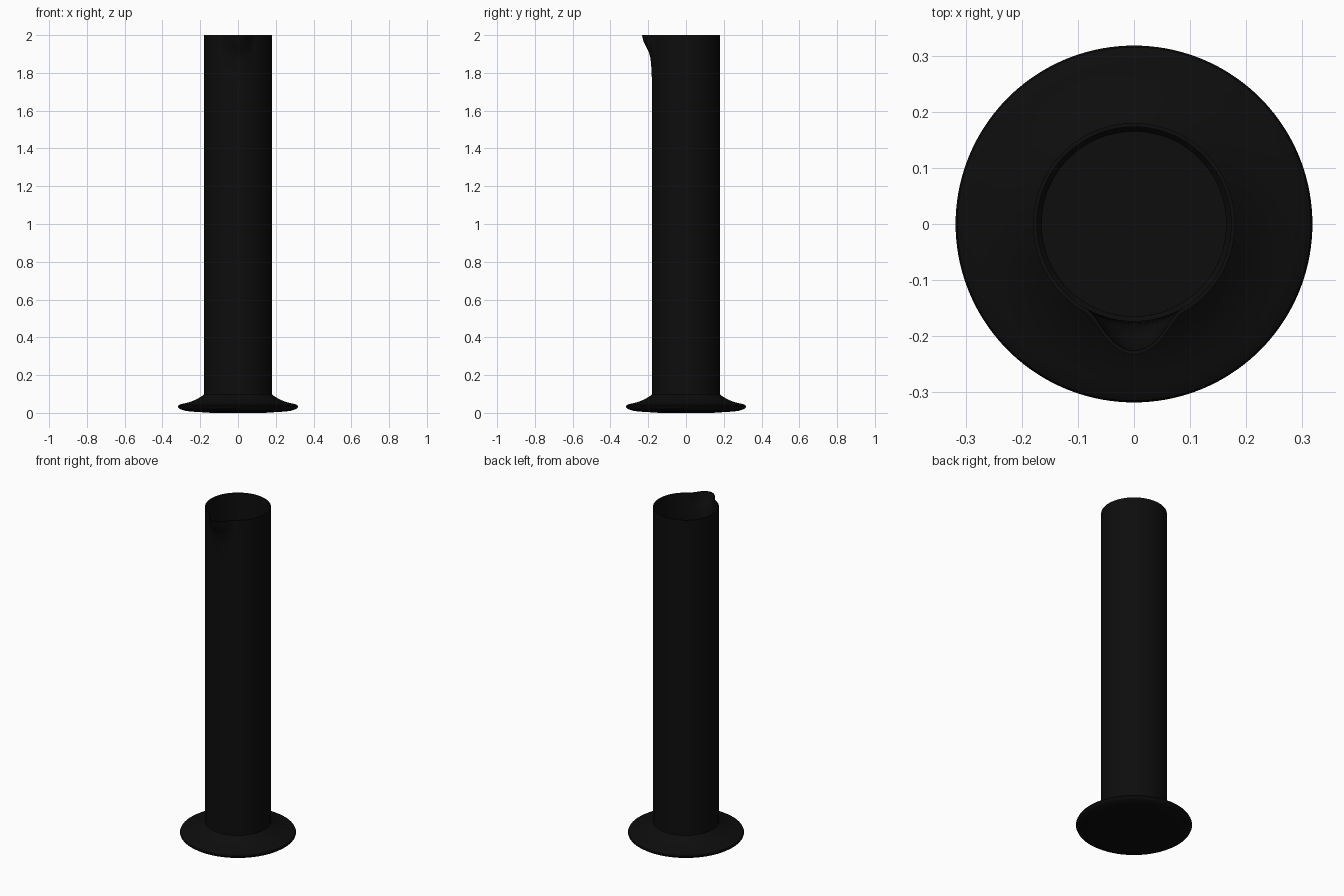
import bpy, bmesh, math

cube = bpy.data.objects.get("Cube")
if cube:
    bpy.data.objects.remove(cube, do_unlink=True)

SEGMENTS = 144
OUTER, INNER = 0.18, 0.173
SPOUT_HALF_ANGLE = math.radians(30)

black = bpy.data.materials.new("black")
black.use_nodes = True
colour = (0.004, 0.004, 0.004, 1)
black.diffuse_color = colour
black.node_tree.nodes["Principled BSDF"].inputs["Base Color"].default_value = colour


def lathe(name, profile):
    """Spin (radius, z, spout push) points round z; radius 0 closes to a pole."""
    bm = bmesh.new()
    rings = []
    for r, z, push in profile:
        if r == 0:
            rings.append([bm.verts.new((0, 0, z))])
            continue
        ring = []
        for i in range(SEGMENTS):
            a = 2 * math.pi * i / SEGMENTS - math.pi
            k = min(abs(a) / SPOUT_HALF_ANGLE, 1)
            radius = r + push * math.cos(k * math.pi / 2) ** 2
            ring.append(bm.verts.new((radius * math.sin(a), -radius * math.cos(a), z)))
        rings.append(ring)
    for low, high in zip(rings, rings[1:]):
        for i in range(SEGMENTS):
            j = (i + 1) % SEGMENTS
            if len(low) == 1:
                bm.faces.new((low[0], high[j], high[i]))
            elif len(high) == 1:
                bm.faces.new((low[i], low[j], high[0]))
            else:
                bm.faces.new((low[i], low[j], high[j], high[i]))
    bmesh.ops.recalc_face_normals(bm, faces=bm.faces)
    mesh = bpy.data.meshes.new(name)
    bm.to_mesh(mesh)
    bm.free()
    obj = bpy.data.objects.new(name, mesh)
    bpy.context.collection.objects.link(obj)
    mesh.materials.append(black)
    bpy.ops.object.select_all(action='DESELECT')
    obj.select_set(True)
    bpy.context.view_layer.objects.active = obj
    bpy.ops.object.shade_smooth_by_angle(angle=math.radians(35))
    return obj


# Hollow tube: the pouring lip flares out of the front of both walls
lip = [(1.74, 0), (1.8, 0.002), (1.85, 0.005), (1.88, 0.009), (1.905, 0.015),
       (1.925, 0.024), (1.945, 0.035), (1.965, 0.044), (1.985, 0.05), (2.0, 0.053)]
outside = [(OUTER, 0.06, 0)] + [(OUTER, z, p) for z, p in lip]
inside = [(INNER, z, p) for z, p in reversed(lip)] + [
    (INNER, 0.1, 0), (0.165, 0.09, 0), (0, 0.09, 0)]
lathe("measuring_tube", [(0, 0.06, 0)] + outside + inside)

# Round foot with a concave upper slope and a rounded edge
foot = [(0, 0), (0.14, 0), (0.2, 0.004), (0.25, 0.007), (0.28, 0.011), (0.305, 0.019),
        (0.315, 0.026), (0.318, 0.033), (0.315, 0.04), (0.305, 0.046),
        (0.285, 0.05), (0.26, 0.056), (0.235, 0.065), (0.21, 0.077),
        (0.19, 0.09), (0.18, 0.097), (0.178, 0.08), (0, 0.08)]
lathe("foot", [(r, z, 0) for r, z in foot])
